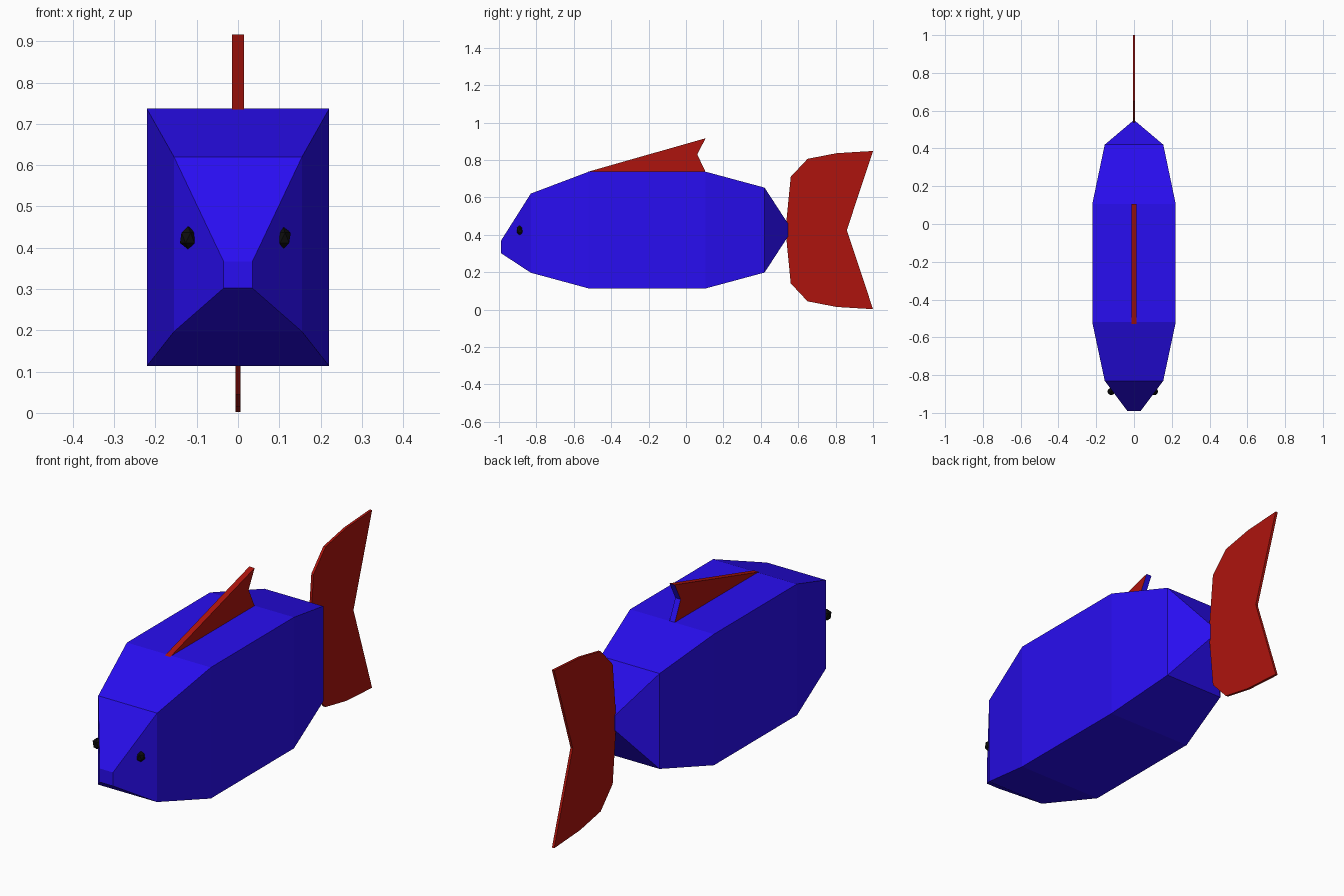
import bpy, bmesh
from mathutils import Matrix

if "Cube" in bpy.data.objects:
    bpy.data.objects.remove(bpy.data.objects["Cube"])


def material(name, rgb):
    m = bpy.data.materials.new(name)
    m.diffuse_color = (*rgb, 1)
    m.use_nodes = True
    m.node_tree.nodes["Principled BSDF"].inputs["Base Color"].default_value = m.diffuse_color
    return m


BLUE = material("blue", (0.022, 0.004, 0.88))
RED = material("red", (0.42, 0.007, 0.004))
BLACK = material("black", (0.004, 0.004, 0.004))


def finish(bm, name, *mats):
    bmesh.ops.recalc_face_normals(bm, faces=bm.faces)
    me = bpy.data.meshes.new(name)
    bm.to_mesh(me)
    bm.free()
    for m in mats:
        me.materials.append(m)
    ob = bpy.data.objects.new(name, me)
    bpy.context.collection.objects.link(ob)
    return ob


# Body: rectangular sections (y, half width, bottom z, top z) bridged nose to tail
sections = [(-0.99, 0.035, 0.302, 0.367), (-0.83, 0.155, 0.197, 0.62),
            (-0.52, 0.221, 0.113, 0.737), (0.105, 0.221, 0.113, 0.737),
            (0.42, 0.155, 0.198, 0.652), (0.545, 0.007, 0.39, 0.46)]
bm = bmesh.new()
rings = [[bm.verts.new(p) for p in ((-w, y, b), (w, y, b), (w, y, t), (-w, y, t))]
         for y, w, b, t in sections]
for a, b in zip(rings, rings[1:]):
    for i in range(4):
        j = (i + 1) % 4
        bm.faces.new((a[i], a[j], b[j], b[i]))
bm.faces.new(rings[0])
bm.faces.new(rings[-1])
finish(bm, "body", BLUE)


# Fins: flat (y, z) outlines extruded across x; listed edges take the second material
def fin(name, outline, half, mats, blue_edges=()):
    bm = bmesh.new()
    left, right = ([bm.verts.new((x, y, z)) for y, z in outline] for x in (-half, half))
    bm.faces.new(left)
    bm.faces.new(right)
    n = len(outline)
    for i in range(n):
        j = (i + 1) % n
        f = bm.faces.new((left[i], left[j], right[j], right[i]))
        f.material_index = int(i in blue_edges)
    return finish(bm, name, *mats)


fin("dorsal_fin", [(-0.53, 0.735), (0.105, 0.916), (0.06, 0.83), (0.105, 0.735)],
    0.014, (RED, BLUE), (1, 2))

# Tail fin: upper half mirrored about its centre line
mid = 0.425
upper = [(0.56, 0.71), (0.65, 0.806), (0.805, 0.836), (1.0, 0.848)]
lower = [(y, 2 * mid - z) for y, z in reversed(upper)]
fin("tail_fin", [(0.535, mid + 0.03)] + upper + [(0.86, mid)] + lower
    + [(0.535, mid - 0.03)], 0.006, (RED,))

# Eyes
for name, x, w in (("eye_left", -0.121, 0.022), ("eye_right", 0.108, 0.022)):
    bm = bmesh.new()
    bmesh.ops.create_icosphere(bm, subdivisions=1, radius=1)
    bm.transform(Matrix.Translation((x, -0.887, 0.424)) @ Matrix.Diagonal((w, 0.021, 0.028, 1)))
    finish(bm, name, BLACK)
